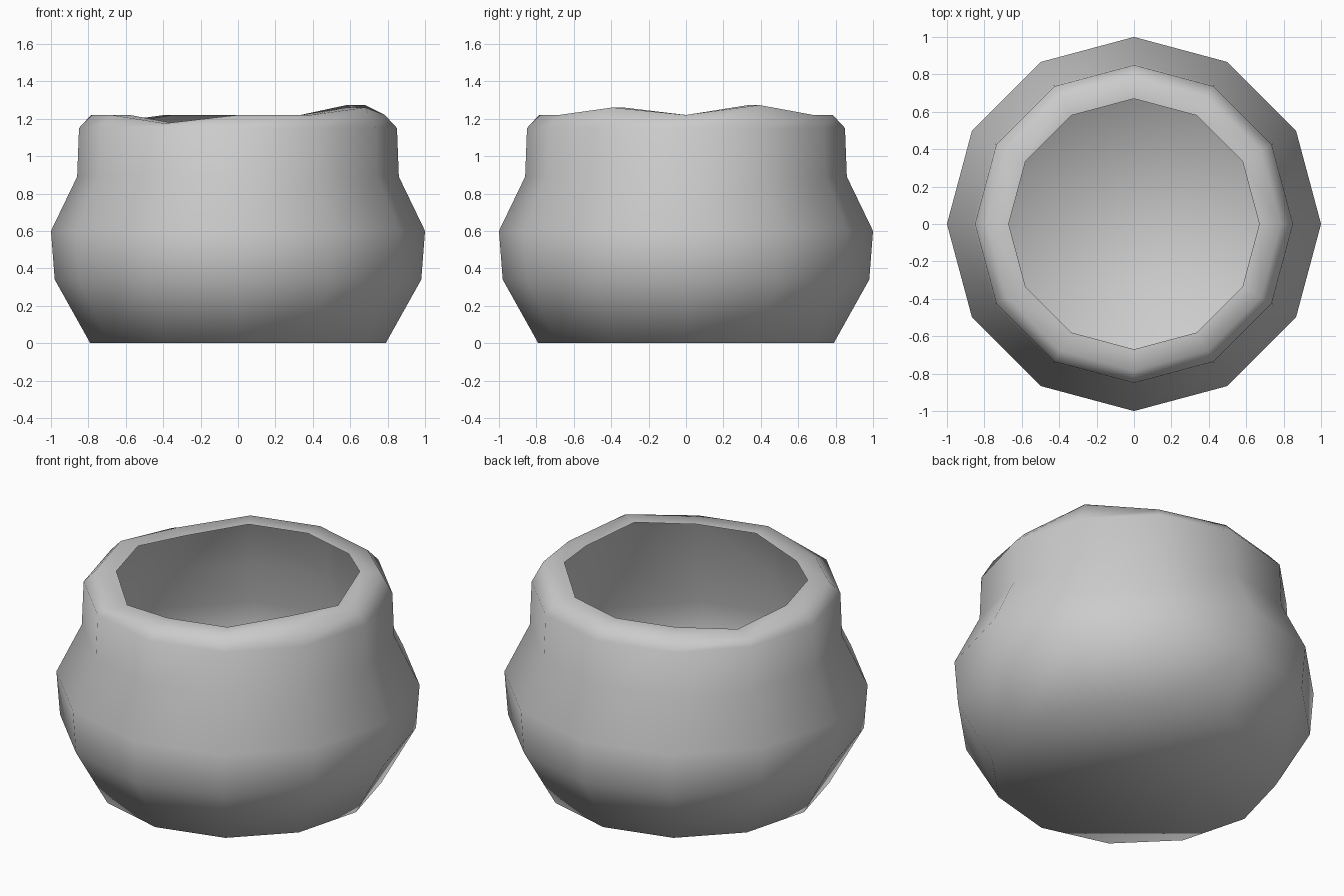
import bpy, bmesh
from math import cos, sin, pi

if "Cube" in bpy.data.objects:
    bpy.data.objects.remove(bpy.data.objects["Cube"])

SIDES = 12
# (radius, height, is_rim) of the open shell, from the base up to the turned-in lip
PROFILE = [
    (0.79, 0.00, 0), (0.98, 0.34, 0), (1.00, 0.60, 0), (0.86, 0.89, 0),
    (0.85, 1.15, 0), (0.785, 1.22, 1), (0.67, 1.22, 1),
]
# Uneven lip: height change at certain corners (index * 30 degrees)
LIP = {1: 0.053, 11: 0.04, 5: -0.04, 8: -0.045}

bm = bmesh.new()
rings = []
for r, z, rim in PROFILE:
    rings.append([bm.verts.new((r * cos(2 * pi * i / SIDES),
                                r * sin(2 * pi * i / SIDES),
                                z + rim * LIP.get(i, 0)))
                  for i in range(SIDES)])

# Walls and lip
for a, b in zip(rings, rings[1:]):
    for i in range(SIDES):
        j = (i + 1) % SIDES
        bm.faces.new((a[i], a[j], b[j], b[i]))

# Base
bm.faces.new(rings[0][::-1])
for f in bm.faces:
    f.smooth = True

mesh = bpy.data.meshes.new("pot")
bm.to_mesh(mesh)
bm.free()
bpy.context.collection.objects.link(bpy.data.objects.new("pot", mesh))
